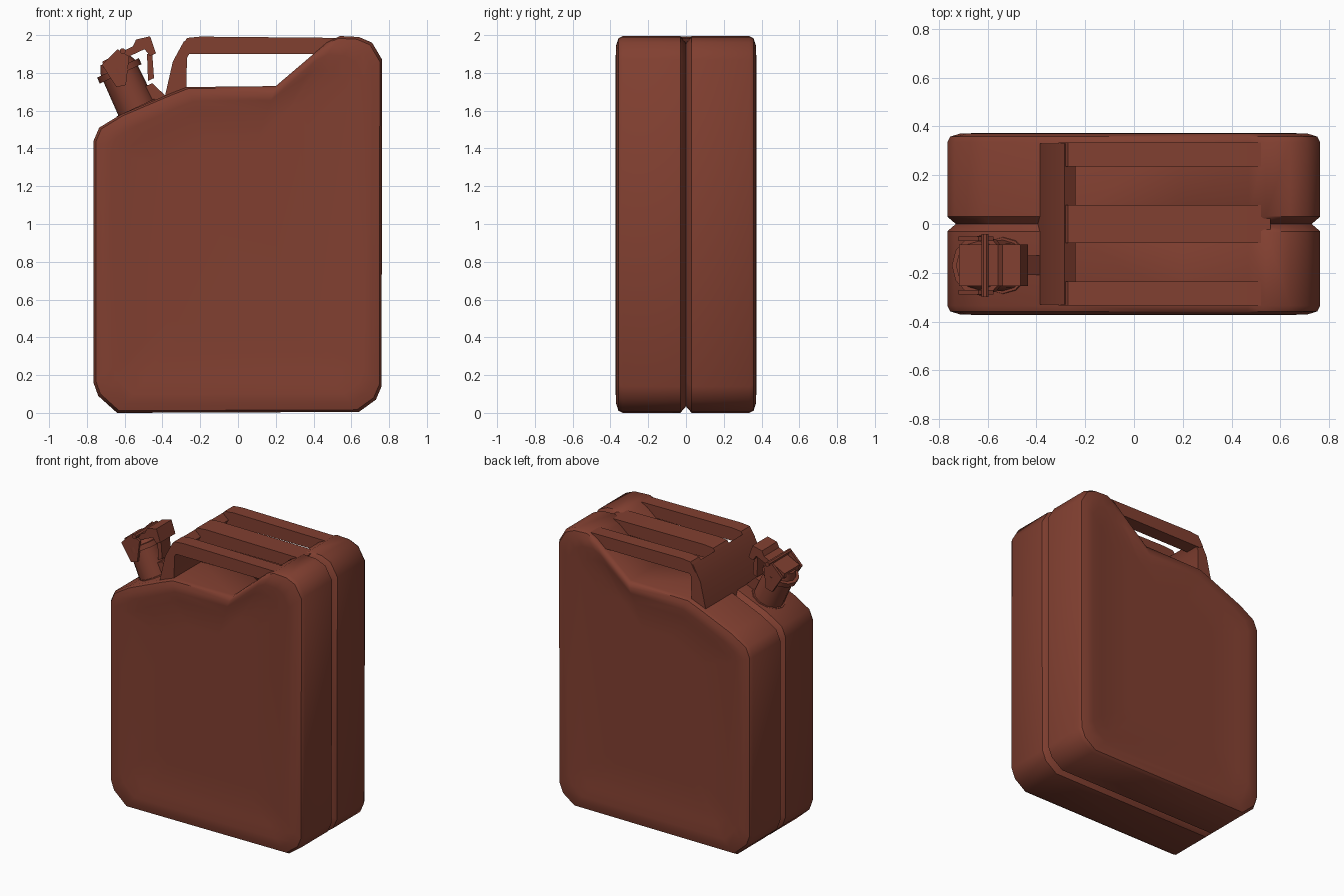
import bpy, bmesh, math
from mathutils import Matrix, Vector

old = bpy.data.objects.get("Cube")
if old:
    bpy.data.objects.remove(old, do_unlink=True)

# One rusty red paint for everything
paint = bpy.data.materials.new("rust_red_paint")
paint.use_nodes = True
COLOUR = (0.22, 0.05, 0.03, 1)
paint.diffuse_color = COLOUR
paint.node_tree.nodes["Principled BSDF"].inputs["Base Color"].default_value = COLOUR


def finish(name, bm, bevel=0, segments=2, angle=35, matrix=None):
    """Turn a bmesh into a painted, bevelled, smooth-shaded object."""
    if bevel:
        edges = [e for e in bm.edges if e.calc_face_angle(0) > math.radians(30)]
        bmesh.ops.bevel(bm, geom=edges, offset=bevel, segments=segments,
                        affect='EDGES', profile=0.5, clamp_overlap=True)
    if matrix:
        bm.transform(matrix)
    bmesh.ops.recalc_face_normals(bm, faces=bm.faces)
    mesh = bpy.data.meshes.new(name)
    bm.to_mesh(mesh)
    bm.free()
    mesh.materials.append(paint)
    obj = bpy.data.objects.new(name, mesh)
    bpy.context.collection.objects.link(obj)
    bpy.ops.object.select_all(action='DESELECT')
    obj.select_set(True)
    bpy.context.view_layer.objects.active = obj
    bpy.ops.object.shade_smooth_by_angle(angle=math.radians(angle))
    return obj


def loft(rings):
    """Skin a list of equal-length point rings and cap both ends."""
    bm = bmesh.new()
    loops = [[bm.verts.new(p) for p in ring] for ring in rings]
    n = len(loops[0])
    for a, b in zip(loops, loops[1:]):
        for i in range(n):
            j = (i + 1) % n
            bm.faces.new((a[i], a[j], b[j], b[i]))
    bm.faces.new(loops[0])
    bm.faces.new(loops[-1])
    return bm


def prism(name, outline, y0, y1, **kw):
    """Extrude an x-z outline along y."""
    return finish(name, loft([[(x, y, z) for x, z in outline] for y in (y0, y1)]), **kw)


def drum(name, r0, r1, low, high, sides=12, **kw):
    """Upright tapered cylinder between two heights."""
    bm = bmesh.new()
    bmesh.ops.create_cone(bm, cap_ends=True, segments=sides, radius1=r0, radius2=r1,
                          depth=high - low, matrix=Matrix.Translation((0, 0, (low + high) / 2)))
    return finish(name, bm, **kw)


# Can body: two pressed shells meeting at a recessed seam
OUTLINE = [(-.64, 0), (-.74, .09), (-.765, .16), (-.765, 1.44), (-.735, 1.51),
           (-.62, 1.58), (-.36, 1.69), (-.27, 1.725), (.2, 1.73), (.47, 1.96),
           (.54, 1.995), (.64, 1.99), (.71, 1.96), (.763, 1.87), (.76, .14),
           (.73, .07), (.64, .005)]
# depth from the seam, inset of the outline
SECTION = [(0, .035), (.03, 0), (.335, 0), (.358, .012), (.37, .05),
           (.372, .1), (.36, .18), (.358, .4)]


def body_ring(y, inset):
    sx, sz = 1 - inset / .765, 1 - inset
    return [(x * sx, y, .98 + (z - .98) * sz) if inset else (x, y, z) for x, z in OUTLINE]


for side, name in ((-1, "front_shell"), (1, "back_shell")):
    finish(name, loft([body_ring(side * y, inset) for y, inset in SECTION]), angle=40)

# Handle: a sloping end plate and three rounded bars
prism("handle_end_plate", [(-.395, 1.64), (-.345, 1.86), (-.285, 1.97), (-.24, 1.93),
                           (-.27, 1.88), (-.275, 1.68)], -.33, .33, bevel=.012)
BAR = [(-.31, 1.92), (-.27, 1.985), (-.2, 1.992), (.56, 1.985), (.5, 1.9), (-.28, 1.9)]
for name, y, half in (("front_handle_bar", -.285, .05), ("middle_handle_bar", 0, .078),
                      ("back_handle_bar", .285, .05)):
    prism(name, BAR, y - half, y + half, bevel=.028, segments=3)

# Spout, leaning outwards from the sloping shoulder
TILT = Matrix.Translation((-.53, -.17, 1.6)) @ Matrix.Rotation(math.radians(-25), 4, 'Y')
drum("spout_collar", .135, .115, -.03, .02, matrix=TILT)
drum("spout_neck", .105, .1, 0, .24, matrix=TILT)
drum("spout_rim", .122, .122, .215, .25, matrix=TILT)
drum("spout_cap", .1, .08, .25, .3, matrix=TILT)

# Cap latch: strap, curled lever, side arms and hinge pin
prism("latch_strap", [(-.07, .28), (-.06, .315), (.12, .32), (.15, .345), (.225, .33),
                      (.215, .235), (.18, .235), (.17, .28)], -.085, .085,
      bevel=.008, matrix=TILT)
prism("latch_lever", [(.17, .25), (.2, .25), (.15, .12), (.115, .12)], -.05, .05, matrix=TILT)
for side, name in ((-1, "front_latch_arm"), (1, "back_latch_arm")):
    prism(name, [(-.05, .16), (-.07, .3), (.04, .34), (.08, .28), (.0, .15)],
          side * .1, side * .118, matrix=TILT)
pin = TILT @ Matrix.Translation((.06, 0, .32)) @ Matrix.Rotation(math.pi / 2, 4, 'X')
drum("hinge_pin", .016, .016, -.13, .13, sides=8, matrix=pin)
prism("spout_hinge", [(.08, .0), (.08, .1), (.13, .1), (.17, .0)], -.04, .04, matrix=TILT)
